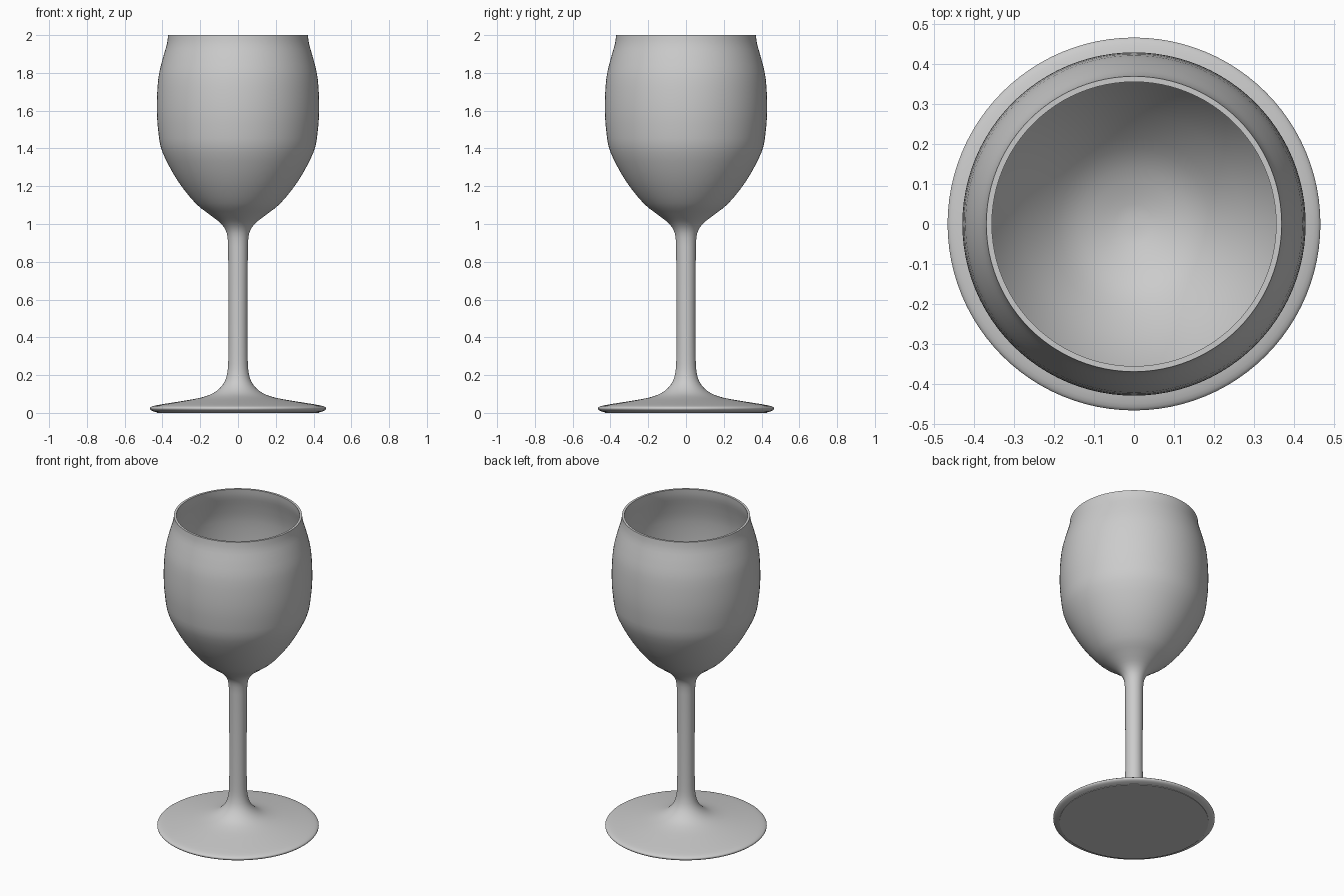
import bpy, bmesh, math
from mathutils import Vector

cube = bpy.data.objects.get("Cube")
if cube:
    bpy.data.objects.remove(cube, do_unlink=True)

SIDES = 96

grey = bpy.data.materials.new("plain_grey")
grey.use_nodes = True
grey.diffuse_color = (0.6, 0.6, 0.6, 1)
grey.node_tree.nodes["Principled BSDF"].inputs["Base Color"].default_value = (0.6, 0.6, 0.6, 1)


def smooth_curve(points, steps=3):
    """Catmull-Rom curve through (radius, height) points."""
    p = [Vector(q) for q in points]
    p = [p[0]] + p + [p[-1]]
    out = []
    for a, b, c, d in zip(p, p[1:], p[2:], p[3:]):
        for i in range(steps):
            t = i / steps
            out.append(0.5 * (2 * b + (c - a) * t + (2 * a - 5 * b + 4 * c - d) * t ** 2
                              + (3 * b - a - 3 * c + d) * t ** 3))
    return out + [p[-1]]


def lathe(name, profile):
    """Turn a profile around z; points on the axis merge into one."""
    bm = bmesh.new()
    verts = [bm.verts.new((r, 0, z)) for r, z in profile]
    edges = [bm.edges.new(pair) for pair in zip(verts, verts[1:])]
    bmesh.ops.spin(bm, geom=verts + edges, axis=(0, 0, 1), cent=(0, 0, 0),
                   angle=math.tau, steps=SIDES, use_merge=True)
    bmesh.ops.remove_doubles(bm, verts=bm.verts, dist=0.0002)
    bmesh.ops.recalc_face_normals(bm, faces=bm.faces)
    mesh = bpy.data.meshes.new(name)
    bm.to_mesh(mesh)
    bm.free()
    mesh.materials.append(grey)
    obj = bpy.data.objects.new(name, mesh)
    bpy.context.collection.objects.link(obj)
    bpy.ops.object.select_all(action='DESELECT')
    obj.select_set(True)
    bpy.context.view_layer.objects.active = obj
    bpy.ops.object.shade_smooth_by_angle(angle=math.radians(40))


# Foot with a thin rounded edge, flaring into the stem
foot = smooth_curve([(0.43, 0.003), (0.458, 0.012), (0.467, 0.025), (0.45, 0.036), (0.4, 0.046),
                     (0.3, 0.062), (0.2, 0.08), (0.13, 0.105), (0.08, 0.15), (0.057, 0.21),
                     (0.051, 0.3), (0.05, 0.5)])

# Stem top flaring into the outside of the bowl
bowl_outer = smooth_curve([(0.052, 0.88), (0.059, 0.95), (0.088, 1.0), (0.15, 1.05), (0.225, 1.11),
                           (0.32, 1.23), (0.4, 1.38), (0.422, 1.49), (0.43, 1.62), (0.422, 1.77),
                           (0.4, 1.87), (0.377, 1.95), (0.37, 2.0)])

# Inside of the bowl, from the rim down to its floor
bowl_inner = smooth_curve([(0.356, 2.0), (0.363, 1.95), (0.386, 1.87), (0.407, 1.77), (0.415, 1.62),
                           (0.407, 1.49), (0.386, 1.385), (0.308, 1.24), (0.215, 1.125),
                           (0.14, 1.065), (0.05, 1.03), (0, 1.025)])

lathe("wine_glass", [(0, 0), (0.43, 0)] + foot + bowl_outer + bowl_inner)
